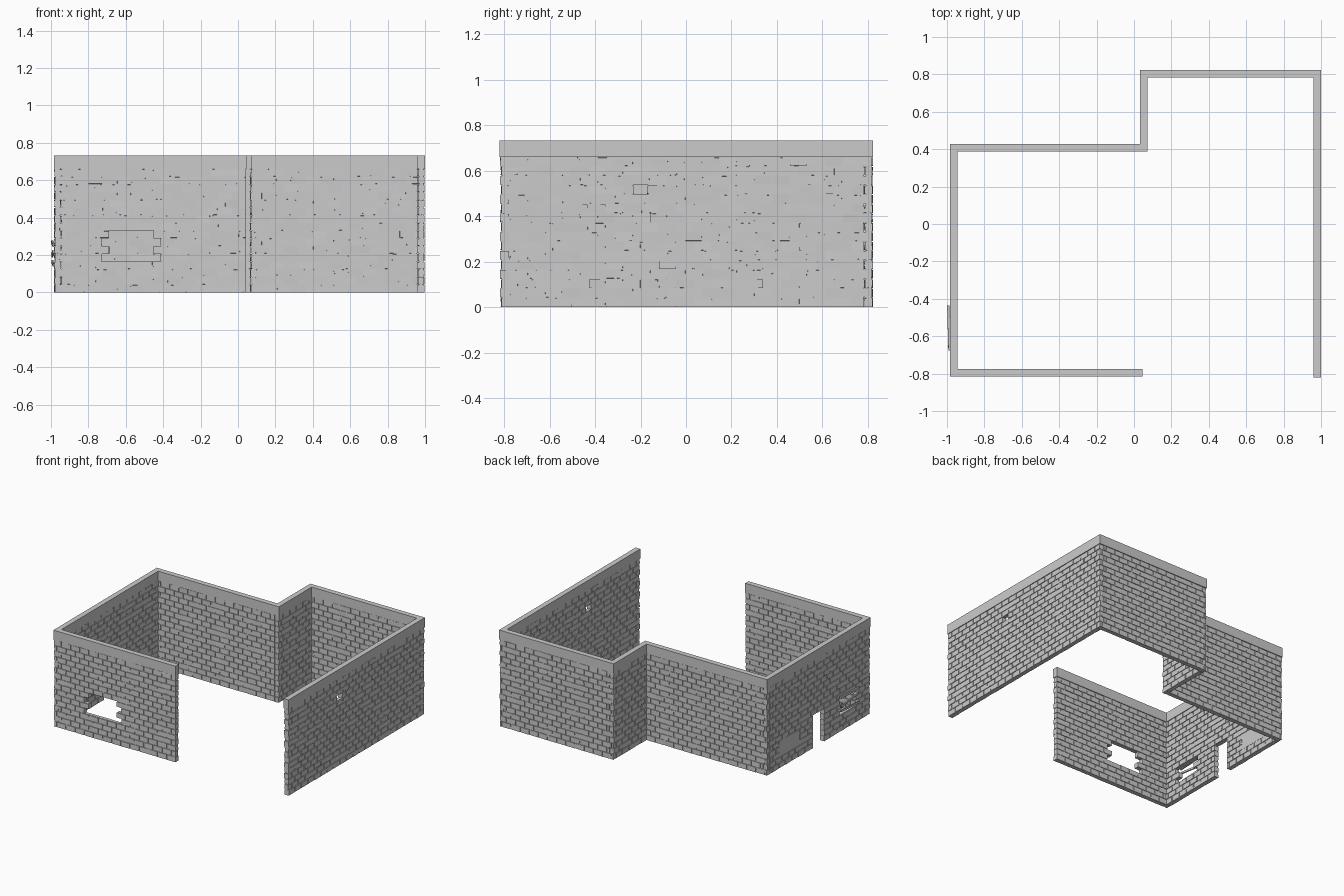
import bpy, bmesh, math, random
from mathutils import Vector, Matrix

if "Cube" in bpy.data.objects:
    bpy.data.objects.remove(bpy.data.objects["Cube"])

random.seed(4)
ROWS, WALL_H, TOP = 16, 0.66, 0.733
RH = WALL_H / ROWS
BRICK, GAP = 0.077, 0.005
T, CORE, CAP = 0.034, 0.024, 0.04


def add_box(bm, frame, lo, hi, jitter=0.0):
    """Box between two corners in a local frame, with slightly uneven corners."""
    v = []
    for x in (lo[0], hi[0]):
        for y in (lo[1], hi[1]):
            for z in (lo[2], hi[2]):
                p = Vector((x, y, z)) + Vector(
                    [random.uniform(-jitter, jitter) for _ in range(3)])
                p.z = max(p.z, 0)
                v.append(bm.verts.new(frame @ p))
    for f in ((0, 1, 3, 2), (4, 6, 7, 5), (0, 4, 5, 1),
              (2, 3, 7, 6), (0, 2, 6, 4), (1, 5, 7, 3)):
        bm.faces.new([v[i] for i in f])


def finish(bm, name):
    bmesh.ops.recalc_face_normals(bm, faces=bm.faces)
    me = bpy.data.meshes.new(name)
    bm.to_mesh(me)
    bm.free()
    ob = bpy.data.objects.new(name, me)
    bpy.context.collection.objects.link(ob)
    return ob


def row_bricks(row, a, b, openings):
    """Brick spans (start, end) for one course, running bond, openings removed."""
    cuts = [o for o in openings if o[2] <= row <= o[3]]
    spans = []
    s = -BRICK * (1.5 if row % 2 else 1.0)
    while s < b:
        pieces = [(max(s, a), min(s + BRICK, b))]
        for s0, s1, _, _, toothed in cuts:
            if toothed:                       # whole bricks drop out
                pieces = [p for p in pieces if not s0 < (p[0] + p[1]) / 2 < s1]
            else:                             # bricks cut off straight
                pieces = [q for p in pieces
                          for q in ((p[0], min(p[1], s0)), (max(p[0], s1), p[1]))]
        spans += [p for p in pieces if p[1] - p[0] > 0.012]
        s += BRICK
    return spans


def wall(name, k, p0, p1, corner0, corner1, openings):
    p0, p1 = Vector((*p0, 0)), Vector((*p1, 0))
    d = (p1 - p0).normalized()
    n = Vector((-d.y, d.x, 0))
    L = (p1 - p0).length
    frame = Matrix(((d.x, n.x, 0, p0.x), (d.y, n.y, 0, p0.y),
                    (0, 0, 1, 0), (0, 0, 0, 1)))
    bm = bmesh.new()
    for r in range(ROWS):
        e = T / 2 if (r + k) % 2 == 0 else -T / 2    # interlocking corners
        a = -e if corner0 else 0
        b = L + e if corner1 else L
        spans = row_bricks(r, a, b, openings)
        z0, z1 = r * RH, (r + 1) * RH
        # recessed mortar, merged over neighbouring bricks
        runs = []
        for s0, s1 in spans:
            if runs and s0 - runs[-1][1] < 0.013:
                runs[-1][1] = s1
            else:
                runs.append([s0, s1])
        for s0, s1 in runs:
            add_box(bm, frame, (s0 + 0.005, -CORE / 2, z0), (s1 - 0.005, CORE / 2, z1))
        # bricks
        for s0, s1 in spans:
            t = T / 2 + random.uniform(-0.001, 0.001)
            lift = 0 if r == 0 else GAP / 2
            add_box(bm, frame, (s0 + GAP / 2, -t, z0 + lift),
                    (s1 - GAP / 2, t, z1 - GAP / 2), 0.0011)
    finish(bm, name + "_bricks")
    # coping band on top
    bm = bmesh.new()
    e = CAP / 2 if k % 2 == 0 else -CAP / 2
    add_box(bm, frame, (-e if corner0 else 0, -CAP / 2, WALL_H),
            (L + e if corner1 else L, CAP / 2, TOP))
    finish(bm, name + "_coping")


# wall centre lines, walked round from the free end of the front wall
path = [(0.045, -0.796), (-0.964, -0.796), (-0.964, 0.408), (0.053, 0.408),
        (0.053, 0.803), (0.979, 0.803), (0.979, -0.82)]
names = ["front_wall", "left_wall", "rear_left_wall", "step_wall",
         "rear_right_wall", "right_wall"]
# openings: start, end along the wall, first row, last row, toothed edge
openings = {
    "front_wall": [(0.475, 0.745, 4, 7, True)],
    "left_wall": [(0.537, 0.667, 0, 5, False),      # doorway
                  (0.137, 0.337, 3, 5, True),       # boarded window
                  (0.83, 1.07, 2, 4, False)],       # blocked window
    "right_wall": [(0.975, 1.03, 12, 12, False)],   # missing brick
}
for i, nm in enumerate(names):
    wall(nm, i, path[i], path[i + 1], i > 0, i < len(names) - 1, openings.get(nm, []))

# panel filling the blocked window
bm = bmesh.new()
add_box(bm, Matrix(), (-0.980, 0.03, 2 * RH), (-0.948, 0.278, 5 * RH))
finish(bm, "window_panel")

# planks nailed over the left window
for i, (z, tilt, ln) in enumerate([(0.148, 5, 0.23), (0.198, -6, 0.22), (0.252, 4, 0.24)]):
    bm = bmesh.new()
    frame = (Matrix.Translation((-0.990, -0.555, z))
             @ Matrix.Rotation(math.radians(tilt), 4, 'X')
             @ Matrix.Rotation(math.radians(1.2), 4, 'Z'))
    add_box(bm, frame, (-0.005, -ln / 2, -0.016), (0.005, ln / 2, 0.016), 0.002)
    finish(bm, "window_plank_%d" % (i + 1))
